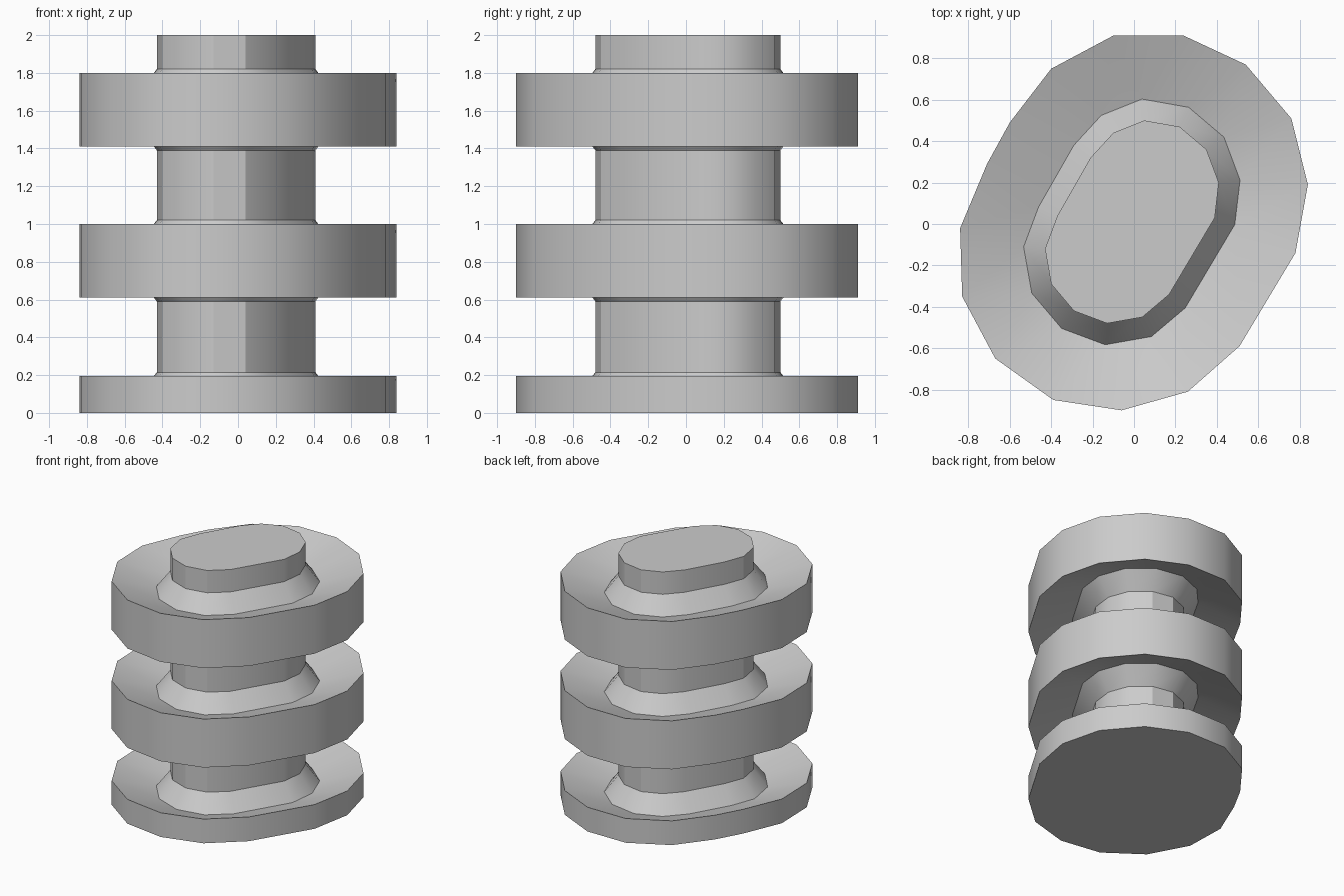
import bpy
import bmesh
import math
from mathutils import Vector

cube = bpy.data.objects.get("Cube")
if cube:
    bpy.data.objects.remove(cube, do_unlink=True)

# Plain grey material
grey = bpy.data.materials.new("plain grey")
grey.use_nodes = True
colour = (0.6, 0.6, 0.6, 1)
grey.diffuse_color = colour
grey.node_tree.nodes["Principled BSDF"].inputs["Base Color"].default_value = colour

# Outlines, clockwise seen from above
flange_outline = [Vector(p) for p in (
    (-.1, .91), (.24, .91), (.54, .77), (.76, .51), (.84, .19), (.78, -.14),
    (.51, -.59), (.26, -.81), (-.06, -.9), (-.39, -.85), (-.67, -.65),
    (-.83, -.35), (-.84, -.02), (-.71, .29), (-.6, .49), (-.4, .75))]
shaft_outline = [Vector(p) for p in (
    (.05, .5), (.22, .47), (.35, .36), (.41, .2), (.39, .03), (.17, -.34),
    (.04, -.45), (-.13, -.48), (-.29, -.42), (-.4, -.29), (-.43, -.12),
    (-.37, .04), (-.21, .32), (-.1, .44))]


def offset(outline, distance):
    """Move every corner of a clockwise outline outward by a distance."""
    result = []
    for i, point in enumerate(outline):
        before = (point - outline[i - 1]).normalized()
        after = (outline[(i + 1) % len(outline)] - point).normalized()
        along = (before + after).normalized()
        outward = Vector((-along.y, along.x))
        result.append(point + outward * distance / along.dot(after))
    return result


def loft(name, sections, cap_bottom=False, cap_top=False):
    """Skin a list of (height, outline) sections, from bottom to top."""
    bm = bmesh.new()
    rings = []
    for height, outline in sections:
        verts = [bm.verts.new((p.x, p.y, height)) for p in outline]
        edges = [bm.edges.new((verts[i - 1], v)) for i, v in enumerate(verts)]
        rings.append((verts, edges))
    for lower, upper in zip(rings, rings[1:]):
        bmesh.ops.bridge_loops(bm, edges=lower[1] + upper[1])
    if cap_bottom:
        bm.faces.new(rings[0][0])
    if cap_top:
        bm.faces.new(rings[-1][0])
    bmesh.ops.recalc_face_normals(bm, faces=bm.faces)
    mesh = bpy.data.meshes.new(name)
    bm.to_mesh(mesh)
    bm.free()
    mesh.materials.append(grey)
    obj = bpy.data.objects.new(name, mesh)
    bpy.context.collection.objects.link(obj)
    bpy.ops.object.select_all(action="DESELECT")
    obj.select_set(True)
    bpy.context.view_layer.objects.active = obj
    bpy.ops.object.shade_smooth_by_angle(angle=math.radians(30))
    return obj


collar_outline = offset(shaft_outline, 0.1)
recess = 0.115   # depth of the dished faces
collar_rise = 0.02   # height of the collar past the rim


def upper_dish(rim):
    return [(rim, flange_outline), (rim - recess, collar_outline),
            (rim + collar_rise, shaft_outline)]


def lower_dish(rim):
    return [(rim - collar_rise, shaft_outline), (rim + recess, collar_outline),
            (rim, flange_outline)]


# Central shaft
loft("shaft", [(0.05, shaft_outline), (2, shaft_outline)], True, True)

# Flat-bottomed base and two flanges dished on both sides
loft("base_flange", [(0, flange_outline)] + upper_dish(0.195), cap_bottom=True)
for name, bottom, top in (("middle_flange", 0.61, 1), ("top_flange", 1.41, 1.8)):
    loft(name, lower_dish(bottom) + upper_dish(top))
